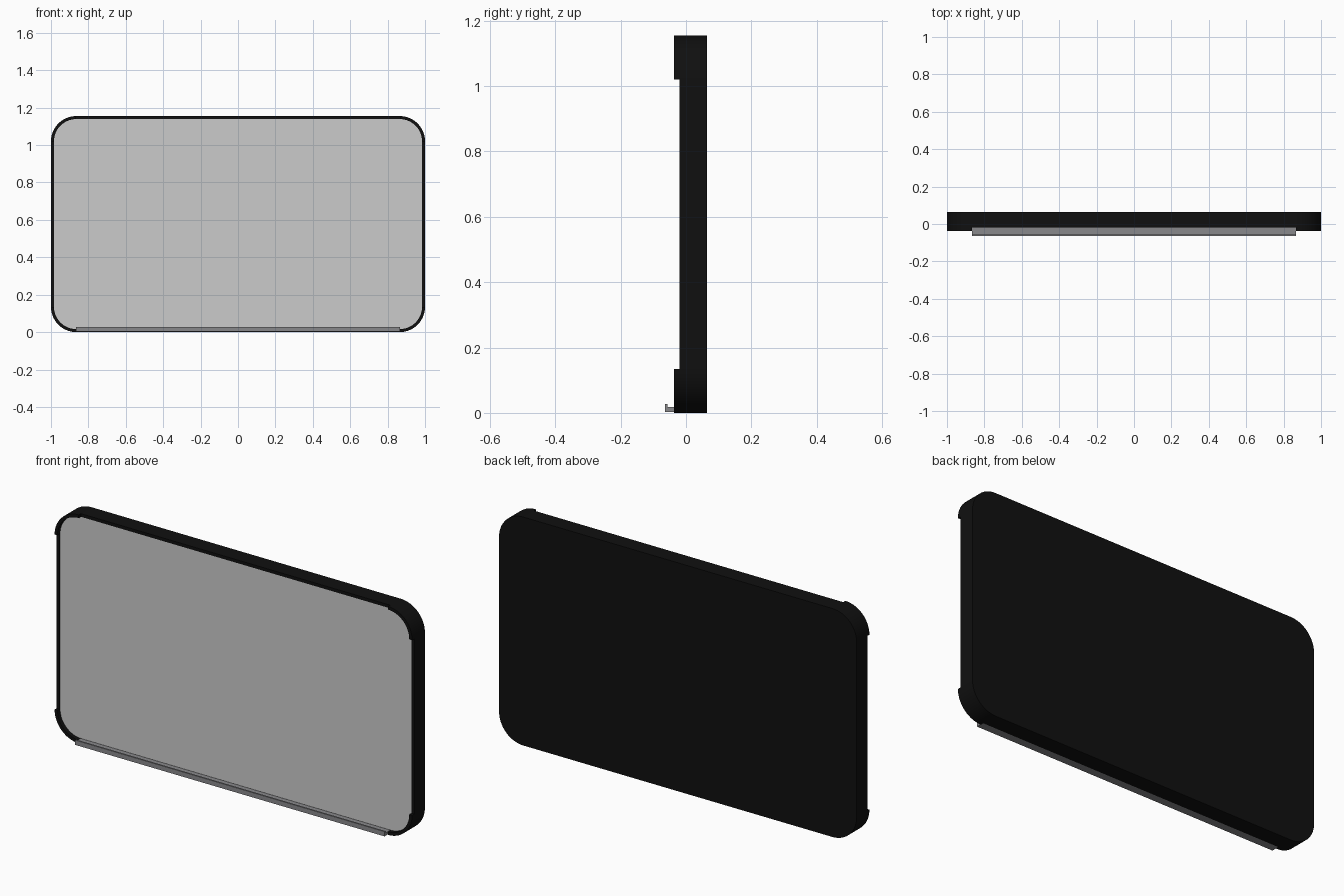
import bpy, bmesh
from math import sin, cos, pi

if "Cube" in bpy.data.objects:
    bpy.data.objects.remove(bpy.data.objects["Cube"])

W, H, R, T = 1.0, 1.155, 0.135, 0.016    # half width, height, corner radius, frame wall
BACK, RAIL, CORNER = 0.065, -0.02, -0.037  # y depths


def material(name, rgb):
    m = bpy.data.materials.new(name)
    m.diffuse_color = (*rgb, 1)
    m.use_nodes = True
    m.node_tree.nodes["Principled BSDF"].inputs["Base Color"].default_value = m.diffuse_color
    return m


black = material("black_plastic", (0.005, 0.005, 0.005))
grey = material("tray_grey", (0.25, 0.25, 0.26))
light = material("board_grey", (0.55, 0.55, 0.55))


def prism(name, pts, axis, a, b, mat=None):
    """Extrude a 2D outline: (x, z) along y, or (y, z) along x."""
    put = (lambda p, d: (p[0], d, p[1])) if axis == 'Y' else (lambda p, d: (d, p[0], p[1]))
    bm = bmesh.new()
    face = bm.faces.new([bm.verts.new(put(p, a)) for p in pts])
    ext = bmesh.ops.extrude_face_region(bm, geom=[face])
    for v in ext['geom']:
        if isinstance(v, bmesh.types.BMVert):
            v.co['YX'.index(axis) ^ 1] = b
    bmesh.ops.recalc_face_normals(bm, faces=bm.faces)
    me = bpy.data.meshes.new(name)
    bm.to_mesh(me)
    bm.free()
    ob = bpy.data.objects.new(name, me)
    bpy.context.collection.objects.link(ob)
    if mat:
        me.materials.append(mat)
    bpy.ops.object.select_all(action='DESELECT')
    ob.select_set(True)
    bpy.context.view_layer.objects.active = ob
    bpy.ops.object.shade_smooth_by_angle(angle=0.6)
    return ob


def arc(quadrant, r, n=14):
    """Arc about one of the four corner centres, counter-clockwise from top right."""
    sx, sz = ((1, 1), (-1, 1), (-1, -1), (1, -1))[quadrant]
    cx, cz = sx * (W - R), H / 2 + sz * (H / 2 - R)
    return [(cx + r * cos(t), cz + r * sin(t))
            for t in ((quadrant + i / n) * pi / 2 for i in range(n + 1))]


def rounded(r):
    return [p for q in range(4) for p in arc(q, r)]


# Writing surface and back panel
prism("writing_board", rounded(R - T), 'Y', -0.016, 0.05, light)
prism("back_panel", rounded(R - T), 'Y', 0.05, BACK, black)

# Protruding rounded corner caps
for q, place in enumerate(("top_right", "top_left", "bottom_left", "bottom_right")):
    prism(place + "_corner", arc(q, R) + arc(q, R - T)[::-1], 'Y', CORNER, BACK, black)

# Slimmer straight rails between the corners
rails = {
    "left_rail": (-W, -W + T, R, H - R),
    "right_rail": (W - T, W, R, H - R),
    "top_rail": (-W + R, W - R, H - T, H),
    "bottom_rail": (-W + R, W - R, 0, T),
}
for name, (x0, x1, z0, z1) in rails.items():
    prism(name, [(x0, z0), (x1, z0), (x1, z1), (x0, z1)], 'Y', RAIL, BACK, black)

# Pen tray with a raised front lip
tray = [(-0.065, 0.003), (RAIL, 0.003), (RAIL, 0.018),
        (-0.057, 0.018), (-0.057, 0.027), (-0.065, 0.027)]
prism("pen_tray", tray, 'X', -W + R, W - R, grey)
